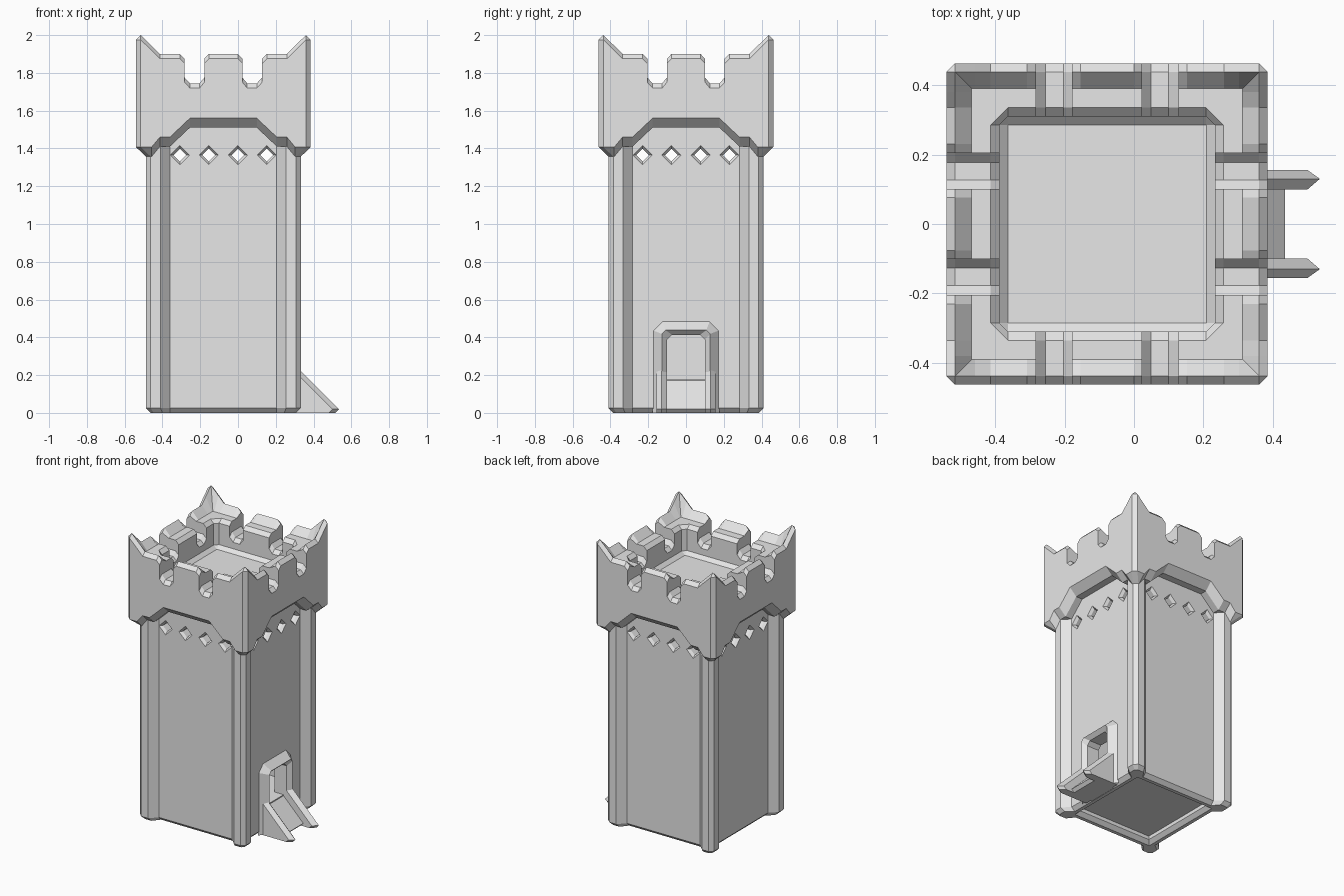
import bpy, bmesh, math
from mathutils import Matrix, Vector

if "Cube" in bpy.data.objects:
    bpy.data.objects.remove(bpy.data.objects["Cube"])

CX = -0.0775                       # tower axis
stone = bpy.data.materials.new("grey stone")
stone.diffuse_color = (0.8, 0.8, 0.8, 1)
stone.use_nodes = True
stone.node_tree.nodes["Principled BSDF"].inputs["Base Color"].default_value = stone.diffuse_color


def finish(name, bm):
    bmesh.ops.remove_doubles(bm, verts=bm.verts, dist=1e-5)
    bmesh.ops.dissolve_degenerate(bm, edges=bm.edges, dist=1e-5)
    bmesh.ops.recalc_face_normals(bm, faces=bm.faces)
    me = bpy.data.meshes.new(name)
    bm.to_mesh(me)
    bm.free()
    ob = bpy.data.objects.new(name, me)
    bpy.context.collection.objects.link(ob)
    me.materials.append(stone)
    return ob


def loft(bm, rings, closed=True, caps=True):
    """Join equal rings of points with quads."""
    vs = [[bm.verts.new(p) for p in r] for r in rings]
    n = len(rings[0])
    for a, b in zip(vs, vs[1:]):
        for i in range(n if closed else n - 1):
            j = (i + 1) % n
            bm.faces.new((a[i], a[j], b[j], b[i]))
    if caps:
        bm.faces.new(vs[0])
        bm.faces.new(vs[-1])


def square(h, z):
    return [(CX + sx * h, sy * h, z) for sx, sy in ((-1, -1), (1, -1), (1, 1), (-1, 1))]


def cut(target, cutter):
    m = target.modifiers.new("cut", 'BOOLEAN')
    m.operation, m.solver, m.object = 'DIFFERENCE', 'EXACT', cutter
    bpy.context.view_layer.objects.active = target
    bpy.ops.object.modifier_apply(modifier=m.name)
    bpy.data.objects.remove(cutter)


def turn(p, k):
    """Quarter turns of a point about the tower axis."""
    v = Matrix.Rotation(k * math.pi / 2, 3, 'Z') @ Vector(p)
    return (v.x + CX, v.y, v.z)


# Tower body: recessed walls between chamfered corner pillars
def section(d, z):
    half = [(.2825, .36 - d), (.3325 - .4 * d, .41 - d), (.385 - .6 * d, .41 - d)]
    side = [(-t, -r, z) for t, r in reversed(half)] + [(t, -r, z) for t, r in half]
    return [turn(p, k) for k in range(4) for p in side]


bm = bmesh.new()
loft(bm, [section(.025, 0), section(0, .025), section(0, 1.65)])
body = finish("tower_body", bm)

# Hollow inside
bm = bmesh.new()
loft(bm, [square(.29, .18), square(.29, 1.6)])
cut(body, finish("cavity_cutter", bm))

# Recess under the base
bm = bmesh.new()
loft(bm, [square(.312, -.002), square(.285, .025), square(.285, .05)])
cut(body, finish("base_cutter", bm))

# Diamond openings, flared outwards, four on each wall
bm = bmesh.new()
for k in range(4):
    for t in (-.23, -.077, .077, .23):
        rings = []
        for r, h in ((.25, .034), (.342, .034), (.37, .06)):
            rings.append([turn((t + dx * h, -r, 1.365 + dz * h), k)
                          for dx, dz in ((1, 0), (0, 1), (-1, 0), (0, -1))])
        loft(bm, rings)
cut(body, finish("diamond_cutter", bm))


# Door opening
def arch(w, top, c, r, z0=0.0):
    pts = [(w, z0), (w, top - c), (w - c, top)]
    pts += [(-y, z) for y, z in reversed(pts)]
    return [(CX + r, y, z) for y, z in pts]


bm = bmesh.new()
loft(bm, [arch(.1, .413, .026, .25, .18), arch(.1, .413, .026, .45, .18)])
cut(body, finish("door_cutter", bm))

# Ridged door frame
bm = bmesh.new()
loft(bm, [arch(.177, .487, .05, .355), arch(.127, .438, .02, .41),
          arch(.1, .413, .026, .383), arch(.1, .413, .026, .33)],
     closed=False, caps=False)
finish("door_frame", bm)

# Ramp and its two pointed rails
bm = bmesh.new()
prof = [(.21, .03), (.21, .18), (.275, .18), (.3, .155), (.435, .02), (.415, 0), (.26, 0)]
loft(bm, [[(x, y, z) for x, z in prof] for y in (-.108, .108)])
finish("ramp", bm)

for s, name in ((1, "back_rail"), (-1, "front_rail")):
    bm = bmesh.new()
    full = [(.27, 0), (.27, .285), (.535, .02), (.515, 0)]
    low = [(.27, 0), (.27, .25), (.5, .02), (.48, 0)]
    loft(bm, [[(x, s * y, z) for x, z in p]
              for y, p in ((.1, low), (.13, full), (.155, low))])
    finish(name, bm)


# Battlement crown: one cross-section swept round four mitred sides
LOW = [(0, 1.56), (.177, 1.56), (.283, 1.46), (.336, 1.46), (.38, 1.407), (.5, 1.407)]
TOP = [(0, 1.9), (.077, 1.9), (.101, 1.875), (.101, 1.775), (.126, 1.745), (.177, 1.745),
       (.205, 1.775), (.205, 1.875), (.23, 1.9), (.283, 1.9), (.336, 1.9), (.38, 1.944), (.5, 2.0)]


def low_edge(t):
    for (a, za), (b, zb) in zip(LOW, LOW[1:]):
        if t <= b:
            return za + (zb - za) * (t - a) / (b - a)


def crown_section(t, zt, k):
    zb = low_edge(abs(t))
    zi = min(zt, 1.85)
    # radius, height, limit along the side
    prof = [(.34, zb - .05, .34), (.41, zb - .05, .385), (.4625, zb, .4375),
            (.4625, zt - .025, .4375), (.4375, zt, .4375), (.39, zi, .39),
            (.335, zi, .285), (.31, zi - .025, .285), (.31, 1.675, .285), (.285, 1.651, .285)]
    return [turn((max(-m, min(m, t)), -r, z), k) for r, z, m in prof]


bm = bmesh.new()
rings = []
for k in range(4):
    rings += [crown_section(-t, z, k) for t, z in reversed(TOP[1:])]
    rings += [crown_section(t, z, k) for t, z in TOP]
loft(bm, rings + rings[:1], closed=False, caps=False)
finish("battlement_crown", bm)

# Roof floor inside the crown
bm = bmesh.new()
loft(bm, [square(.3, 1.62), square(.3, 1.6515)])
finish("roof_floor", bm)
